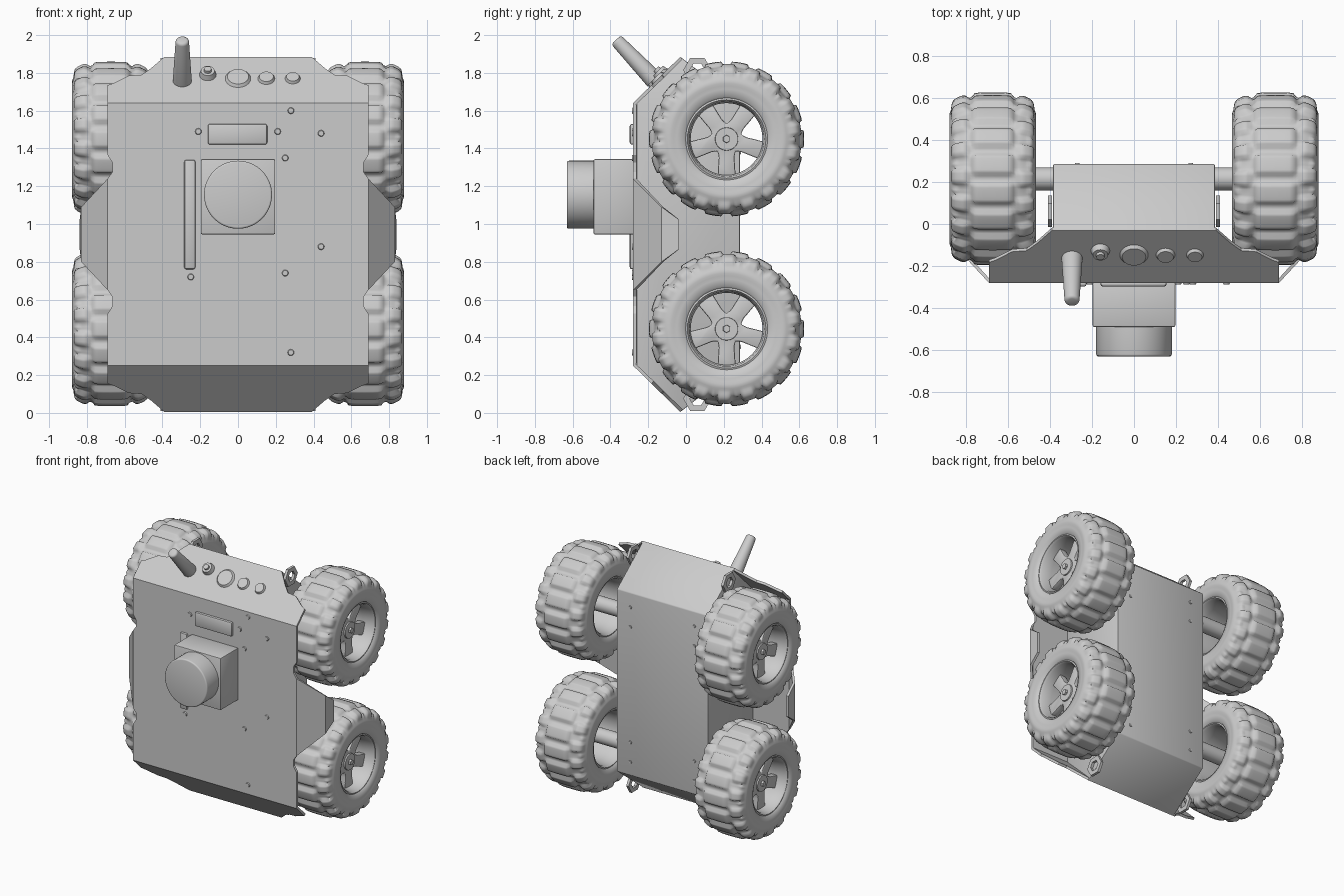
import bpy, bmesh
from math import sin, cos, pi, radians
from mathutils import Vector

cube = bpy.data.objects.get("Cube")
if cube:
    bpy.data.objects.remove(cube, do_unlink=True)

grey = bpy.data.materials.new("plain_grey")
grey.use_nodes = True
COLOR = (0.6, 0.6, 0.6, 1)
grey.diffuse_color = COLOR
grey.node_tree.nodes["Principled BSDF"].inputs["Base Color"].default_value = COLOR

MID = 0.945          # height of the symmetry plane between upper and lower half
WHEEL_Y, WHEEL_R = 0.215, 0.39


def finish(name, bm, angle=35, recalc=True):
    if recalc:
        bmesh.ops.recalc_face_normals(bm, faces=bm.faces)
    me = bpy.data.meshes.new(name)
    bm.to_mesh(me)
    bm.free()
    me.materials.append(grey)
    ob = bpy.data.objects.new(name, me)
    bpy.context.collection.objects.link(ob)
    if angle:
        bpy.ops.object.select_all(action='DESELECT')
        ob.select_set(True)
        bpy.context.view_layer.objects.active = ob
        bpy.ops.object.shade_smooth_by_angle(angle=radians(angle))
    return ob


def rod(name, start, end, r0, r1, sides=32, bevel=0):
    a, b = Vector(start), Vector(end)
    bm = bmesh.new()
    bmesh.ops.create_cone(bm, cap_ends=True, segments=sides, radius1=r0,
                          radius2=r1, depth=(b - a).length)
    if bevel:
        rim = [e for e in bm.edges if all(v.co.z > 0 for v in e.verts)]
        bmesh.ops.bevel(bm, geom=rim, offset=bevel, segments=3, affect='EDGES', profile=0.5)
    ob = finish(name, bm)
    ob.rotation_euler = (b - a).to_track_quat('Z', 'Y').to_euler()
    ob.location = (a + b) / 2
    return ob


def box(name, lo, hi, bevel=0.01):
    lo, hi = Vector(lo), Vector(hi)
    bm = bmesh.new()
    bmesh.ops.create_cube(bm, size=1)
    for v in bm.verts:
        v.co = v.co * (hi - lo) + (lo + hi) / 2
    bmesh.ops.bevel(bm, geom=bm.edges[:], offset=bevel, segments=2, affect='EDGES', profile=0.5)
    return finish(name, bm)


def prism(name, outline, x0, x1, bevel=0):
    """Extrude a (y, z) outline along x."""
    bm = bmesh.new()
    face = bm.faces.new([bm.verts.new((x0, y, z)) for y, z in outline])
    top = bmesh.ops.extrude_face_region(bm, geom=[face])["geom"]
    for v in top:
        if isinstance(v, bmesh.types.BMVert):
            v.co.x = x1
    if bevel:
        bmesh.ops.bevel(bm, geom=bm.edges[:], offset=bevel, segments=2, affect='EDGES', profile=0.5)
    return finish(name, bm)


def ring(name, profile, sides, side=1, angle=35):
    """Revolve a closed (x, radius) profile about x; profile may vary with the turn."""
    bm = bmesh.new()
    loops = []
    for k in range(sides):
        a = 2 * pi * k / sides
        loops.append([bm.verts.new((side * w, r * cos(a), r * sin(a))) for w, r in profile(a)])
    n = len(loops[0])
    for k in range(sides):
        p, q = loops[k], loops[(k + 1) % sides]
        for i in range(n):
            j = (i + 1) % n
            bm.faces.new((p[i], p[j], q[j], q[i]))
    return finish(name, bm, angle)


# Wheels
def bump(value, edge):
    t = min(max(value / edge, 0), 1)
    return t * t * (3 - 2 * t)


def tyre_profile(a):
    """Rounded tyre section with staggered centre blocks and shoulder lugs."""
    pts = []
    for i in range(45):
        t = pi * i / 44
        c, s = cos(t), sin(t)
        w = 0.2 * abs(c) ** 0.6 * (1 if c > 0 else -1)
        r = 0.225 + 0.163 * max(s, 0) ** 0.55
        shift = 0.5 if w > 0 else 0
        centre = bump(0.105 - abs(w), 0.03) * bump(cos(18 * a) + 0.75, 0.5)
        edge = bump(abs(w) - 0.1, 0.025) * bump(cos(18 * a + pi + shift) + 0.45, 0.6)
        short = bump(abs(w) - 0.15, 0.02) * bump(cos(36 * a + shift) + 0.2, 0.5) * 0.5
        lug = 0.023 * max(centre, edge, short) * bump(s - 0.4, 0.35)
        bulge = 0.012 * bump(s, 0.3)
        pts.append((w + c * (lug + bulge), r + s * lug))
    return pts + [(-0.16, 0.2), (0.16, 0.2)]


def rim_profile(a):
    half = [(0.15, 0.222), (0.185, 0.222), (0.19, 0.208), (0.175, 0.198), (0.1, 0.19)]
    return half + [(-w, r) for w, r in reversed(half)]


def star():
    pts = []
    for k in range(5):
        a = -pi / 2 + 2 * pi * k / 5
        for d, r in ((-0.24, 0.2), (0.24, 0.2), (0.3, 0.15), (0.4, 0.105),
                     (pi / 5, 0.08), (2 * pi / 5 - 0.4, 0.105), (2 * pi / 5 - 0.3, 0.15)):
            pts.append((r * cos(a + d), r * sin(a + d)))
    return pts


for side, s_name in ((1, "left"), (-1, "right")):
    for dz, z_name in ((0.505, "upper"), (-0.5, "lower")):
        tag = f"{z_name}_{s_name}"
        centre = Vector((side * 0.672, WHEEL_Y, MID + dz))
        parts = [ring("tyre_" + tag, tyre_profile, 180, side, 80),
                 ring("rim_" + tag, rim_profile, 48, side),
                 prism("spokes_" + tag, star(), side * 0.06, side * 0.115, 0.008)]
        for p in parts:
            p.location = centre
        out = Vector((side, 0, 0))
        rod("hub_" + tag, centre, centre + out * 0.125, 0.075, 0.06)
        rod("wheel_nut_" + tag, centre + out * 0.12, centre + out * 0.14, 0.022, 0.02, 6)
        rod("axle_" + tag, centre - out * 0.32, centre + out * 0.1, 0.055, 0.055)

# Chassis tub
tub = [(-0.03, 0.94), (0.285, 0.695), (0.285, -0.695), (-0.03, -0.94), (-0.262, -0.695), (-0.262, 0.695)]
prism("chassis_tub", [(y, MID + z) for y, z in tub], -0.385, 0.385, 0.006)

# Folded cover plate with sloped ends and side guards
def plate_y(h):
    return -0.28 + max(abs(h) - 0.695, 0) * 1.02


side_edge = [(0.69, 0.695), (0.69, 0.42), (0.665, 0.38), (0.665, 0.33), (0.69, 0.295)]
end_edge = [(0.69, 0.79), (0.66, 0.8), (0.58, 0.84), (0.51, 0.845), (0.46, 0.88), (0.39, 0.94)]
bm = bmesh.new()
cache = {}


def vert(x, y, h):
    key = (x, y, h)
    if key not in cache:
        cache[key] = bm.verts.new((x, y, MID + h))
    return cache[key]


def panel(points):
    return bm.faces.new([vert(x, plate_y(h), h) for x, h in points])


right_down = side_edge + [(x, -h) for x, h in reversed(side_edge)]
front = panel(right_down + [(-x, h) for x, h in reversed(right_down)])
for up in (1, -1):
    half = [(0.69, up * 0.695)] + [(x, up * h) for x, h in end_edge]
    panel(half + [(-x, h) for x, h in reversed(half)])
for sx in (1, -1):
    root = [(sx * 0.69, -0.28, 0.295), (sx * 0.69, -0.28, -0.295)]
    bend = [(sx * 0.83, -0.13, 0.145), (sx * 0.83, -0.13, -0.145)]
    lip = [(sx * 0.838, -0.04, 0.08), (sx * 0.838, -0.04, -0.08)]
    for a, b in ((root, bend), (bend, lip)):
        bm.faces.new([vert(*p) for p in (a[0], b[0], b[1], a[1])])
bmesh.ops.recalc_face_normals(bm, faces=bm.faces)
if front.normal.y > 0:
    bmesh.ops.reverse_faces(bm, faces=bm.faces)
plate = finish("cover_plate", bm, angle=0, recalc=False)
plate.modifiers.new("thickness", 'SOLIDIFY').thickness = 0.018

# Corner lugs with holes
for sx in (1, -1):
    for sz in (1, -1):
        lug = ring("corner_lug", lambda a: [(0.01, 0.075), (0.01, 0.04), (-0.01, 0.04), (-0.01, 0.075)], 6)
        lug.location = (sx * 0.4, 0.06, MID + sz * 0.87)

# Sensor housing and round head
box("sensor_housing", (-0.197, -0.49, 0.945), (0.197, -0.27, 1.343), 0.008)
rod("sensor_head", (0, -0.48, 1.155), (0, -0.63, 1.155), 0.18, 0.18, 64, 0.01)

# Antenna and controls on the upper slope
rod("antenna", (-0.295, -0.165, 1.76), (-0.295, -0.37, 1.975), 0.05, 0.035, 32, 0.015)
out = Vector((0, -0.7, 0.71))
for name, x, h, r, height in (("power_switch", -0.16, 0.845, 0.048, 0.03), ("switch_cap", -0.16, 0.845, 0.025, 0.045),
                              ("large_button", 0, 0.825, 0.075, 0.015), ("button", 0.15, 0.825, 0.05, 0.015),
                              ("button", 0.29, 0.825, 0.045, 0.015)):
    p = Vector((x, plate_y(h), MID + h))
    rod(name, p - out * 0.01, p + out * height, r, r * 0.75)

# Raised grips, screws
box("front_grip", (-0.16, -0.298, 1.42), (0.155, -0.27, 1.53), 0.012)
box("side_grip", (-0.285, -0.298, 0.76), (-0.225, -0.27, 1.34), 0.012)
for x, z in ((-0.21, 1.49), (0.21, 1.49), (0.25, 1.35), (0.28, 1.6), (0.44, 1.48),
             (0.44, 0.88), (0.25, 0.74), (-0.25, 0.72), (0.28, 0.32)):
    rod("front_screw", (x, -0.27, z), (x, -0.287, z), 0.022, 0.014, 12)
for x in (-0.27, 0.27):
    for z in (0.35, 0.5, 1.38, 1.53):
        rod("back_screw", (x, 0.28, z), (x, 0.291, z), 0.014, 0.01, 12)
